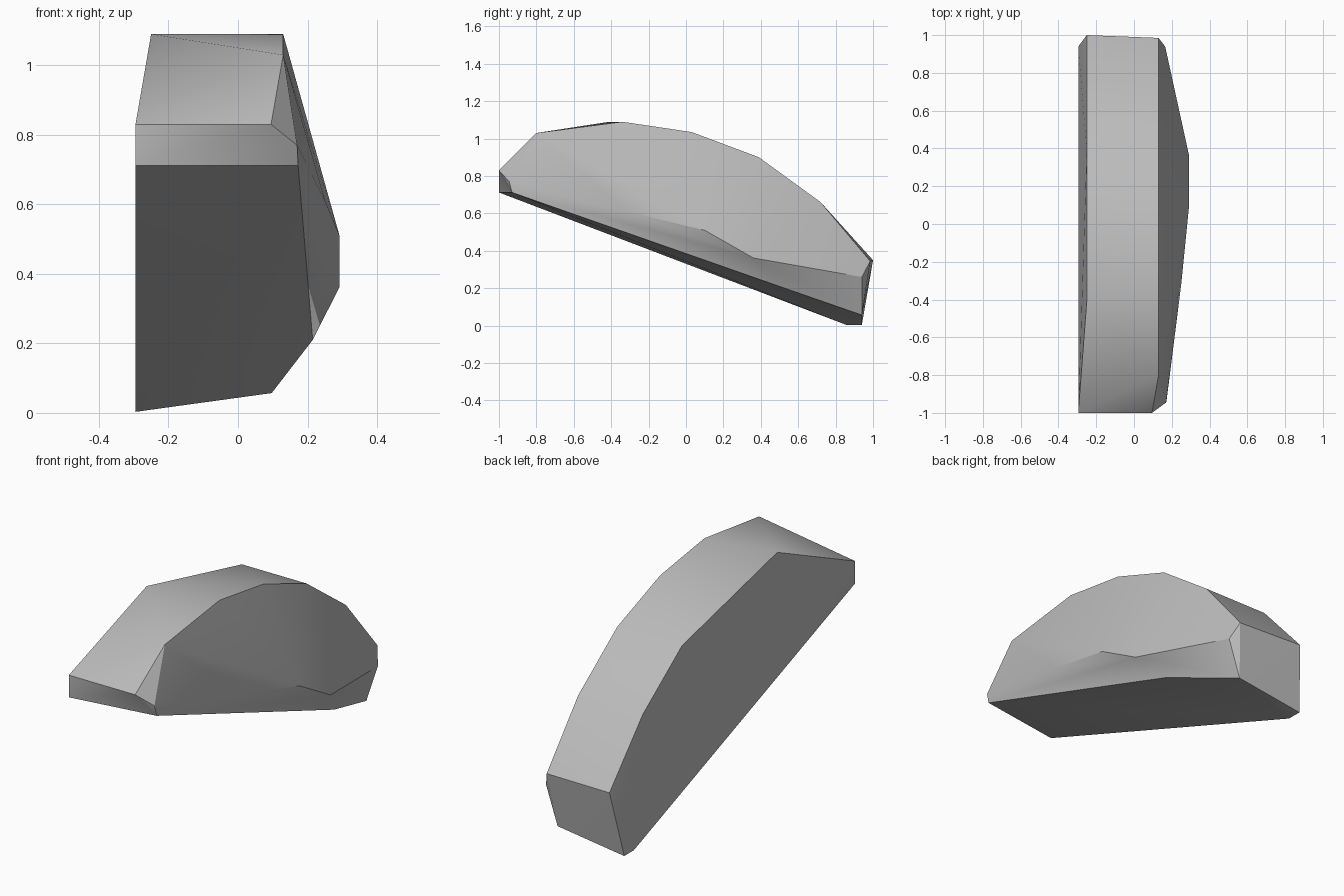
import bpy
import bmesh
import math

cube = bpy.data.objects.get("Cube")
if cube:
    bpy.data.objects.remove(cube, do_unlink=True)


def on_plane(x, profile):
    """Place a (y, z) profile at a fixed x."""
    return [(x, y, z) for y, z in profile]


def faceted_solid(name, points, material):
    """Wrap the outline points in a tight faceted skin."""
    bm = bmesh.new()
    for p in points:
        bm.verts.new(p)
    hull = bmesh.ops.convex_hull(bm, input=bm.verts[:])
    spare = {g for g in hull["geom_interior"] + hull["geom_unused"]
             if isinstance(g, bmesh.types.BMVert)}
    bmesh.ops.delete(bm, geom=list(spare), context="VERTS")
    bmesh.ops.dissolve_limit(bm, angle_limit=math.radians(0.5),
                             verts=bm.verts[:], edges=bm.edges[:])
    bmesh.ops.recalc_face_normals(bm, faces=bm.faces[:])
    mesh = bpy.data.meshes.new(name)
    bm.to_mesh(mesh)
    bm.free()
    mesh.materials.append(material)
    obj = bpy.data.objects.new(name, mesh)
    bpy.context.collection.objects.link(obj)
    return obj


grey = bpy.data.materials.new("light_grey")
grey.use_nodes = True
grey.diffuse_color = (0.5, 0.5, 0.5, 1)
grey.node_tree.nodes["Principled BSDF"].inputs["Base Color"].default_value = grey.diffuse_color

# Flat inner side: straight base and slightly inset arched rim
inner_base = on_plane(-0.295, [(-1, 0.83), (-1, 0.712), (0.86, 0.003), (0.94, 0.003)])
inner_rim = on_plane(-0.25, [(-0.41, 1.09), (0.39, 0.9), (0.72, 0.66), (1, 0.35)])

# Outer rim of the arched top
outer_rim = on_plane(0.13, [(-0.8, 1.03), (-0.34, 1.09), (0.03, 1.035),
                            (0.39, 0.9), (0.72, 0.66), (0.985, 0.345)])

# Bulging outer side, with its lower corner
bulge = on_plane(0.292, [(0.1, 0.51), (0.36, 0.362)])
bulge += [(0.25, -0.32, 0.612), (0.215, 0.5, 0.21)]

# Chamfered front and back ends
front_end = [(0.095, -1, 0.83), (0.17, -0.945, 0.77), (0.173, -0.93, 0.712)]
back_end = [(0.165, 0.94, 0.26), (0.097, 0.94, 0.057)]

shell = faceted_solid("curved_block",
                      inner_base + inner_rim + outer_rim + bulge + front_end + back_end,
                      grey)

# Soft shading across shallow facets, crisp main edges
bpy.ops.object.select_all(action="DESELECT")
shell.select_set(True)
bpy.context.view_layer.objects.active = shell
bpy.ops.object.shade_smooth_by_angle(angle=math.radians(30))
